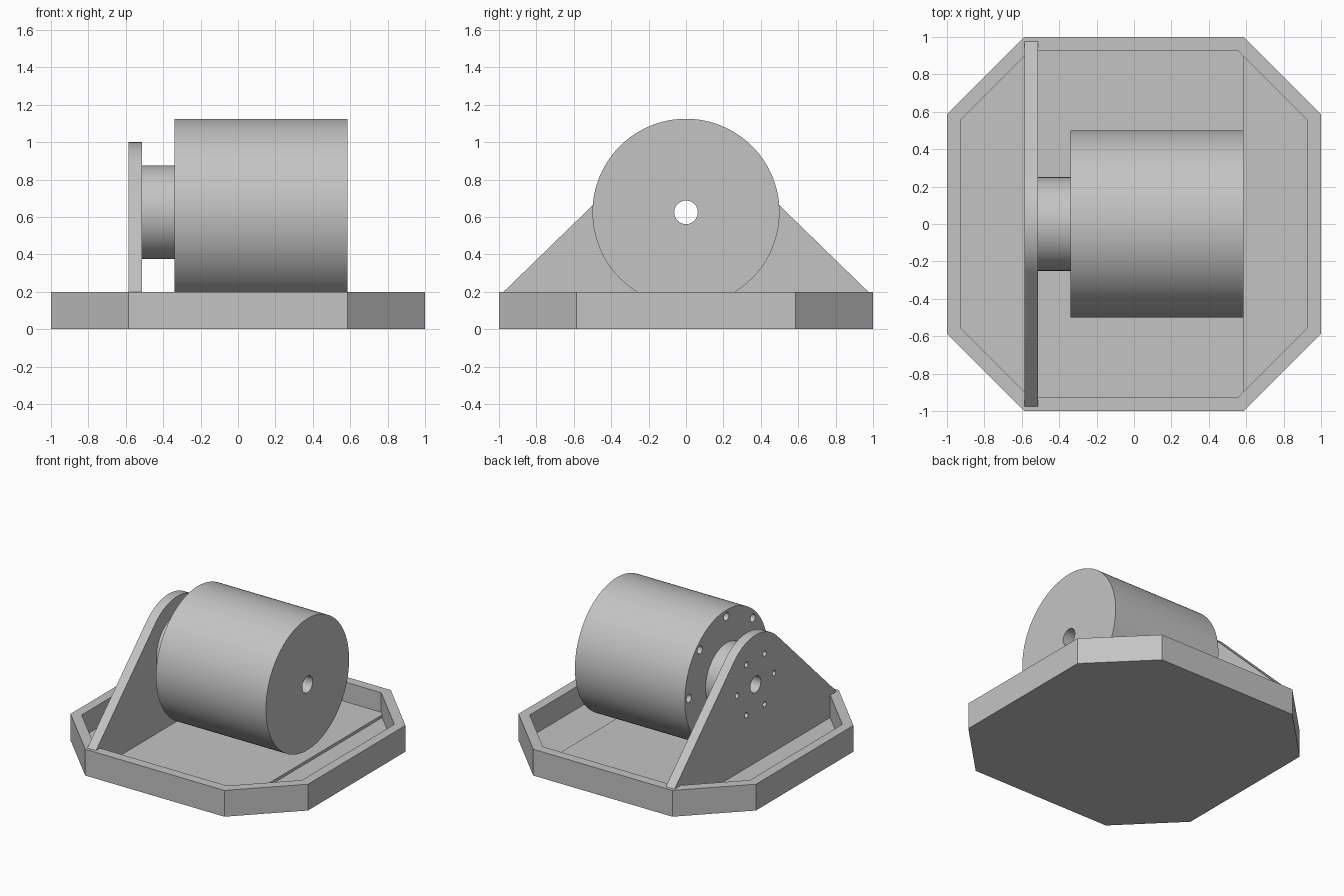
import bpy, bmesh, math
from mathutils import Matrix, Vector

cube = bpy.data.objects.get("Cube")
if cube:
    bpy.data.objects.remove(cube, do_unlink=True)

GREY = (0.55, 0.55, 0.55, 1)
metal = bpy.data.materials.new("plain grey")
metal.use_nodes = True
metal.diffuse_color = GREY
metal.node_tree.nodes["Principled BSDF"].inputs["Base Color"].default_value = GREY

AXIS_Z = 0.625          # height of the motor shaft
PLATE_X = (-0.586, -0.513)
MOTOR_X = (-0.34, 0.585)


def add_object(name, bm):
    bmesh.ops.recalc_face_normals(bm, faces=bm.faces)
    mesh = bpy.data.meshes.new(name)
    bm.to_mesh(mesh)
    bm.free()
    mesh.materials.append(metal)
    obj = bpy.data.objects.new(name, mesh)
    bpy.context.collection.objects.link(obj)
    return obj


def extrude(bm, points, offset):
    face = bm.faces.new([bm.verts.new(p) for p in points])
    new = bmesh.ops.extrude_face_region(bm, geom=[face])["geom"]
    verts = [v for v in new if isinstance(v, bmesh.types.BMVert)]
    bmesh.ops.translate(bm, verts=verts, vec=Vector(offset))


def rod(bm, x0, x1, radius, y=0, z=AXIS_Z, sides=96):
    place = Matrix.Translation(((x0 + x1) / 2, y, z)) @ Matrix.Rotation(math.pi / 2, 4, "Y")
    bmesh.ops.create_cone(bm, cap_ends=True, segments=sides, radius1=radius,
                          radius2=radius, depth=x1 - x0, matrix=place)


def bolt_circle(bm, count, circle, radius, x0, x1):
    for i in range(count):
        a = math.tau * i / count
        rod(bm, x0, x1, radius, circle * math.cos(a), AXIS_Z + circle * math.sin(a), 24)


def cut(obj, cutter_bm):
    cutter = add_object(obj.name + "_cutter", cutter_bm)
    cutter.hide_render = True
    mod = obj.modifiers.new("holes", "BOOLEAN")
    mod.operation = "DIFFERENCE"
    mod.solver = "EXACT"
    mod.object = cutter
    bpy.context.view_layer.objects.active = obj
    bpy.ops.object.modifier_apply(modifier=mod.name)
    bpy.data.objects.remove(cutter, do_unlink=True)


def smooth(obj):
    bpy.ops.object.select_all(action="DESELECT")
    obj.select_set(True)
    bpy.context.view_layer.objects.active = obj
    bpy.ops.object.shade_smooth_by_angle(angle=math.radians(30))


def octagon(flat, corner, z):
    pts = []
    for sx, sy in ((1, 1), (-1, 1), (-1, -1), (1, -1)):
        pair = [(sx * flat, sy * corner, z), (sx * corner, sy * flat, z)]
        pts += pair if sx * sy > 0 else pair[::-1]
    return pts


# Octagonal tray with a raised rim
bm = bmesh.new()
extrude(bm, octagon(1, 0.586, 0), (0, 0, 0.2))
tray = add_object("tray", bm)
pocket = bmesh.new()
extrude(pocket, octagon(0.927, 0.556, 0.03), (0, 0, 0.3))
cut(tray, pocket)

# Thin floor plate of the bracket
bm = bmesh.new()
bmesh.ops.create_cube(bm, size=1, matrix=Matrix.Translation((0, 0, 0.036))
                      @ Matrix.Diagonal((1.172, 1.88, 0.03, 1)))
add_object("bracket_floor", bm)

# Upright bracket: rounded top with straight sloping sides
TOP_R = 0.375
slope = math.radians(46.3)
arc = [slope + (math.pi - 2 * slope) * i / 48 for i in range(49)]
outline = [(TOP_R * math.cos(a), AXIS_Z + TOP_R * math.sin(a)) for a in arc]
outline += [(-0.975, 0.2), (-0.975, 0.03), (0.975, 0.03), (0.975, 0.2)]
bm = bmesh.new()
extrude(bm, [(PLATE_X[0], y, z) for y, z in outline], (PLATE_X[1] - PLATE_X[0], 0, 0))
upright = add_object("bracket_upright", bm)
holes = bmesh.new()
rod(holes, -0.8, -0.4, 0.063, sides=48)
bolt_circle(holes, 6, 0.222, 0.02, -0.8, -0.4)
cut(upright, holes)
smooth(upright)

# Hub between the bracket and the motor
bm = bmesh.new()
rod(bm, PLATE_X[1], MOTOR_X[0], 0.25)
hub = add_object("hub", bm)
holes = bmesh.new()
rod(holes, -0.8, 0, 0.063, sides=48)
bolt_circle(holes, 6, 0.222, 0.02, -0.7, -0.42)
cut(hub, holes)
smooth(hub)

# Motor drum with a shaft bore and a ring of blind bolt holes
bm = bmesh.new()
rod(bm, *MOTOR_X, 0.5, sides=128)
drum = add_object("motor_drum", bm)
holes = bmesh.new()
rod(holes, -0.8, 0.8, 0.063, sides=48)
bolt_circle(holes, 8, 0.45, 0.03, -0.5, -0.24)
cut(drum, holes)
smooth(drum)
